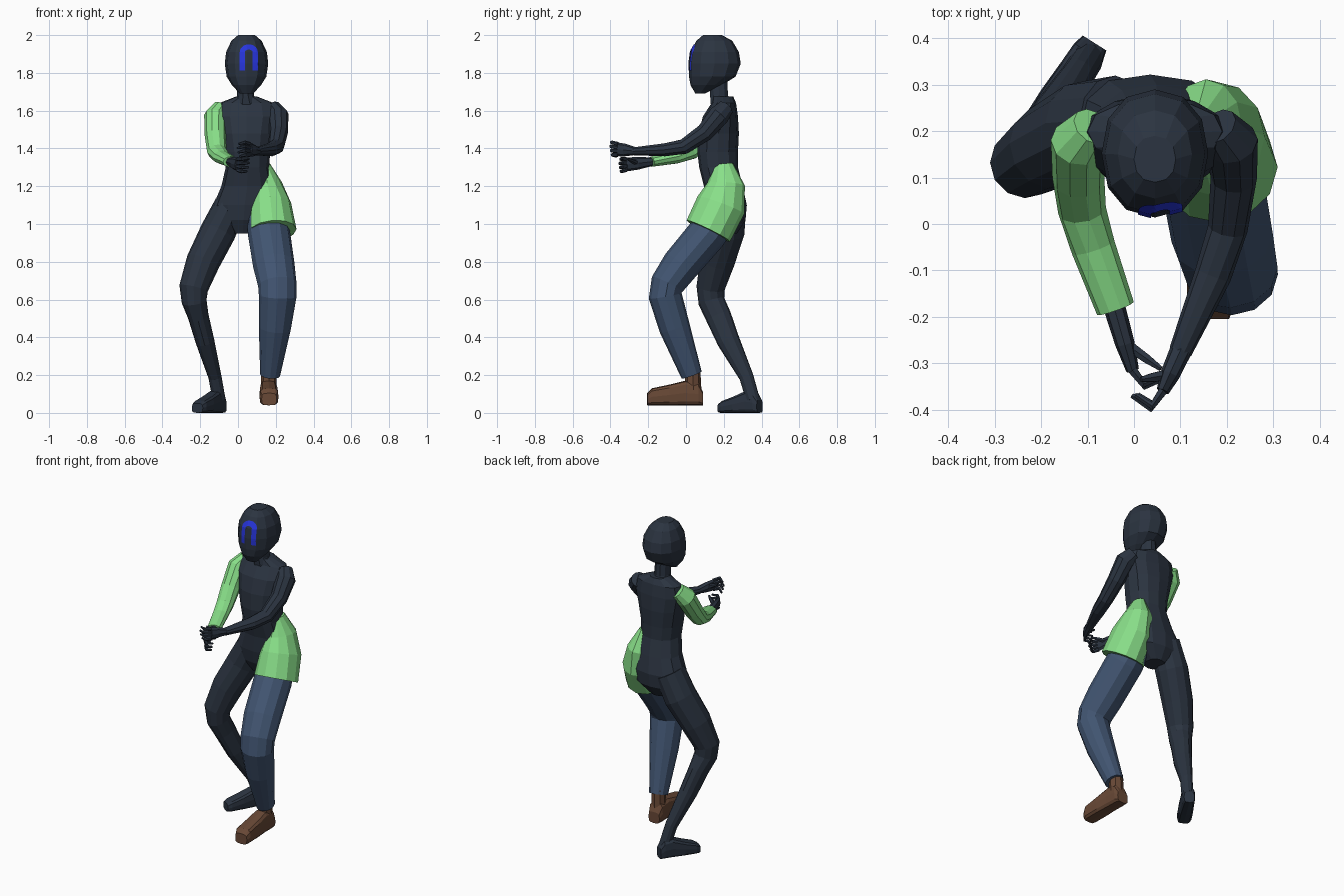
import bpy, bmesh, math
from mathutils import Vector
from mathutils.bvhtree import BVHTree


def material(name, rgb):
    m = bpy.data.materials.new(name)
    m.diffuse_color = (*rgb, 1)
    return m


DARK = material("dark navy", (0.024, 0.034, 0.052))
GREEN = material("light green", (0.25, 0.74, 0.25))
DENIM = material("denim blue", (0.053, 0.09, 0.165))
BROWN = material("boot brown", (0.14, 0.066, 0.037))
BLUE = material("bright blue", (0.02, 0.035, 0.72))


def finish(name, bm, mat):
    me = bpy.data.meshes.new(name)
    bm.to_mesh(me)
    bm.free()
    me.materials.append(mat)
    ob = bpy.data.objects.new(name, me)
    bpy.context.collection.objects.link(ob)
    return ob


def loft(name, rings, mat, n=12, axis=None, ref=(1, 0, 0), power=1.0):
    """Skin elliptical rings (x, y, z, half width, half depth) along a path."""
    bm = bmesh.new()
    centres = [Vector(r[:3]) for r in rings]
    loops = []
    for i, r in enumerate(rings):
        if axis:
            t = Vector(axis).normalized()
        else:
            t = (centres[min(i + 1, len(rings) - 1)] - centres[max(i - 1, 0)]).normalized()
        side = Vector(ref)
        side = (side - t * side.dot(t)).normalized()
        up = t.cross(side)
        loop = []
        for k in range(n):
            a = 2 * math.pi * k / n
            c, s = math.cos(a), math.sin(a)
            c = math.copysign(abs(c) ** power, c)
            s = math.copysign(abs(s) ** power, s)
            loop.append(bm.verts.new(centres[i] + side * c * r[3] + up * s * r[4]))
        loops.append(loop)
    for a, b in zip(loops, loops[1:]):
        for k in range(n):
            bm.faces.new((a[k], a[(k + 1) % n], b[(k + 1) % n], b[k]))
    bm.faces.new(loops[0])
    bm.faces.new(loops[-1])
    bmesh.ops.recalc_face_normals(bm, faces=bm.faces)
    return finish(name, bm, mat)


def stack(name, bounds, mat, n=12, power=1.0):
    """Level rings given as (z, x min, x max, y min, y max)."""
    rings = [((a + b) / 2, (c + d) / 2, z, (b - a) / 2, (d - c) / 2) for z, a, b, c, d in bounds]
    return loft(name, rings, mat, n, axis=(0, 0, 1), power=power)


# head and neck
head = stack("head", [
    (2.0, 0.0, 0.09, 0.09, 0.19), (1.97, -0.035, 0.125, 0.055, 0.245),
    (1.91, -0.063, 0.153, 0.022, 0.28), (1.85, -0.07, 0.16, 0.014, 0.29),
    (1.78, -0.06, 0.15, 0.016, 0.262), (1.735, -0.032, 0.122, 0.024, 0.19),
    (1.69, 0.01, 0.08, 0.05, 0.1)], DARK, power=0.9)
stack("neck", [(1.77, -0.005, 0.085, 0.12, 0.22), (1.68, -0.005, 0.085, 0.125, 0.225),
               (1.61, -0.03, 0.12, 0.13, 0.26)], DARK, n=10)

# torso and pelvis
stack("torso", [
    (1.675, -0.01, 0.1, 0.14, 0.25), (1.64, -0.1, 0.19, 0.135, 0.265),
    (1.57, -0.115, 0.205, 0.09, 0.275), (1.48, -0.095, 0.185, 0.065, 0.28),
    (1.38, -0.075, 0.17, 0.06, 0.275), (1.3, -0.065, 0.165, 0.07, 0.275),
    (1.2, -0.088, 0.185, 0.095, 0.3), (1.1, -0.13, 0.2, 0.1, 0.322),
    (1.02, -0.12, 0.18, 0.115, 0.315), (0.95, -0.03, 0.08, 0.15, 0.27)], DARK, power=0.88)

# arms
loft("green_sleeve", [
    (-0.09, 0.21, 1.615, 0.045, 0.045), (-0.12, 0.175, 1.57, 0.06, 0.06),
    (-0.12, 0.1, 1.465, 0.056, 0.055), (-0.112, 0.03, 1.385, 0.052, 0.045),
    (-0.088, -0.05, 1.355, 0.048, 0.036), (-0.04, -0.182, 1.33, 0.042, 0.028)], GREEN, n=10)
loft("left_arm", [
    (0.18, 0.21, 1.615, 0.045, 0.045), (0.21, 0.175, 1.575, 0.058, 0.058),
    (0.215, 0.1, 1.485, 0.05, 0.05), (0.202, -0.01, 1.41, 0.043, 0.042),
    (0.17, -0.11, 1.393, 0.04, 0.036), (0.1, -0.275, 1.385, 0.025, 0.022)], DARK, n=10)


def hand(label, wrist, knuckle, bend, tip, thumb):
    """Palm with four curled fingers stacked in height, plus a thumb."""
    w, k = Vector(wrist), Vector(knuckle)
    m = w.lerp(k, 0.6)
    loft(label + "_palm", [(*w, 0.024, 0.021), (*m, 0.021, 0.034), (*k, 0.014, 0.036)], DARK, n=8)
    for i in range(4):
        dz = Vector((0, 0, (i - 1.5) * 0.019))
        reach = 1 - 0.12 * abs(i - 1.8)
        b = k + (Vector(bend) - k) * reach
        e = b + (Vector(tip) - Vector(bend)) * reach
        loft(f"{label}_finger_{i + 1}", [(*(k + dz), 0.011, 0.011), (*(b + dz * 1.15), 0.01, 0.01),
                                         (*(e + dz * 1.2), 0.006, 0.006)], DARK, n=6, ref=(0, 0, 1))
    t = Vector(thumb)
    loft(label + "_thumb", [(*m, 0.014, 0.014), (*(m.lerp(t, 0.6)), 0.011, 0.011),
                            (*t, 0.006, 0.006)], DARK, n=6, ref=(0, 0, 1))


hand("right_hand", (-0.045, -0.17, 1.331), (-0.003, -0.315, 1.315),
     (0.025, -0.35, 1.31), (0.062, -0.335, 1.312), (0.058, -0.312, 1.345))
hand("left_hand", (0.102, -0.27, 1.386), (0.062, -0.36, 1.395),
     (0.035, -0.398, 1.4), (-0.006, -0.37, 1.39), (0.015, -0.335, 1.42))

# bare dark leg
loft("right_leg", [
    (-0.04, 0.22, 1.1, 0.085, 0.1), (-0.105, 0.21, 0.96, 0.095, 0.1),
    (-0.185, 0.165, 0.8, 0.09, 0.092), (-0.235, 0.13, 0.66, 0.077, 0.075),
    (-0.232, 0.135, 0.59, 0.066, 0.07), (-0.21, 0.172, 0.51, 0.055, 0.068),
    (-0.175, 0.225, 0.38, 0.05, 0.06), (-0.122, 0.32, 0.19, 0.035, 0.038),
    (-0.1, 0.355, 0.07, 0.034, 0.036)], DARK)

# trouser leg
loft("trouser_leg", [
    (0.15, 0.17, 1.03, 0.105, 0.1), (0.165, 0.11, 0.945, 0.112, 0.104),
    (0.19, -0.03, 0.78, 0.11, 0.1), (0.208, -0.1, 0.68, 0.102, 0.09),
    (0.21, -0.11, 0.62, 0.1, 0.088), (0.195, -0.06, 0.45, 0.085, 0.082),
    (0.17, 0.03, 0.2, 0.053, 0.056)], DENIM)
loft("boot_ankle", [(0.165, 0.035, 0.24, 0.04, 0.04), (0.162, 0.04, 0.1, 0.043, 0.043)], BROWN, n=8)


def foot(name, heel, toe, z0, width, profile, mat):
    """Flat-soled foot; profile holds (fraction from heel, height, width factor)."""
    h, t = Vector((*heel, z0)), Vector((*toe, z0))
    d = (t - h).normalized()
    rings = []
    for f, height, wf in profile:
        c = h.lerp(t, f)
        rings.append((c.x, c.y, z0 + height / 2, width * wf, height / 2))
    loft(name, rings, mat, n=12, axis=d, ref=d.cross(Vector((0, 0, 1))), power=0.55)


foot("right_foot", (-0.085, 0.39), (-0.215, 0.185), 0.0, 0.043,
     [(0, 0.07, 0.7), (0.1, 0.11, 0.85), (0.3, 0.12, 0.9), (0.6, 0.09, 1), (0.9, 0.065, 1), (1, 0.05, 0.8)], DARK)
foot("boot_foot", (0.16, 0.09), (0.165, -0.205), 0.04, 0.05,
     [(0, 0.07, 0.75), (0.08, 0.12, 0.9), (0.32, 0.13, 0.9), (0.6, 0.11, 1), (0.92, 0.09, 1), (1, 0.065, 0.8)], BROWN)

# green hip cloth hanging over the trouser leg
loft("hip_cloth", [
    (0.138, 0.2, 1.315, 0.032, 0.05), (0.155, 0.212, 1.21, 0.078, 0.1),
    (0.17, 0.185, 1.1, 0.112, 0.132), (0.183, 0.118, 0.963, 0.127, 0.128)], GREEN, n=12)

# blue arch on the face, laid onto the head surface as a thin strip
tree = BVHTree.FromPolygons([v.co for v in head.data.vertices],
                            [p.vertices for p in head.data.polygons])
CX, R, TOP = 0.057, 0.034, 1.91
path = [(CX - R, 1.812 + 0.014 * i, -1, 0) for i in range(7)]
path += [(CX - R * math.cos(a), TOP + R * 0.8 * math.sin(a), -math.cos(a), math.sin(a))
         for a in [math.pi * i / 10 for i in range(11)]]
path += [(CX + R, 1.896 - 0.014 * i, 1, 0) for i in range(7)]
bm = bmesh.new()
rows = []
for x, z, nx, nz in path:
    row = []
    for o in (-0.014, -0.007, 0, 0.007, 0.014):
        px, pz = x + nx * o, z + nz * o
        hit = tree.ray_cast(Vector((px, -1, pz)), Vector((0, 1, 0)))[0]
        row.append(bm.verts.new((px, (hit.y if hit else 0.03) - 0.004, pz)))
    rows.append(row)
for a, b in zip(rows, rows[1:]):
    for k in range(4):
        f = bm.faces.new((a[k], a[k + 1], b[k + 1], b[k]))
        f.normal_update()
        if f.normal.y > 0:
            f.normal_flip()
finish("face_arch", bm, BLUE)
